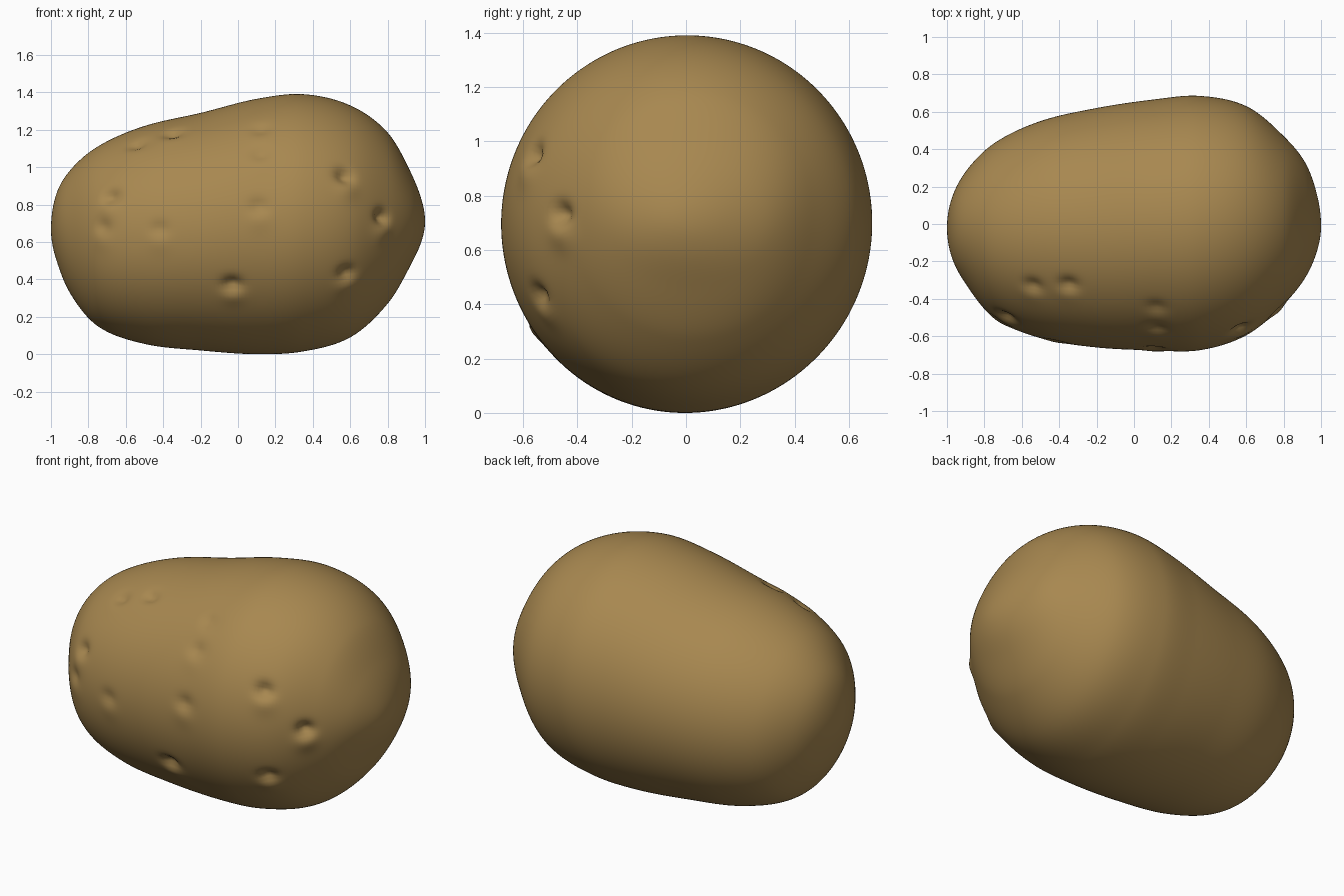
import bpy, bmesh, math
from mathutils import Vector

if "Cube" in bpy.data.objects:
    bpy.data.objects.remove(bpy.data.objects["Cube"])

# Outline stations along x: (x, top z, bottom z, front y, back y)
STATIONS = [
    (-1.0, .67, .67, -.02, -.02), (-.97, .86, .50, -.19, .15), (-.9, .98, .33, -.32, .28),
    (-.75, 1.11, .15, -.50, .43), (-.5, 1.22, .055, -.61, .55), (-.2, 1.29, .02, -.66, .62),
    (.1, 1.365, .0, -.675, .665), (.35, 1.39, .015, -.675, .685), (.6, 1.33, .09, -.595, .63),
    (.8, 1.185, .27, -.43, .47), (.92, .98, .47, -.28, .32), (.98, .83, .60, -.14, .15),
    (1.0, .71, .71, -.01, -.01)]
ANGLES = [math.acos(-s[0]) for s in STATIONS]


def section(t):
    """Smoothly interpolated outline values at angle t along the body."""
    i = 0
    while i < len(ANGLES) - 2 and t > ANGLES[i + 1]:
        i += 1
    h = ANGLES[i + 1] - ANGLES[i]
    u = (t - ANGLES[i]) / h

    def slope(j, k):
        a, b = max(j - 1, 0), min(j + 1, len(ANGLES) - 1)
        return (STATIONS[b][k] - STATIONS[a][k]) / (ANGLES[b] - ANGLES[a])

    out = []
    for k in range(1, 5):
        p, q = STATIONS[i][k], STATIONS[i + 1][k]
        out.append((2*u**3 - 3*u**2 + 1) * p + (u**3 - 2*u**2 + u) * h * slope(i, k)
                   + (3*u**2 - 2*u**3) * q + (u**3 - u**2) * h * slope(i + 1, k))
    return out


def front_point(x, z):
    """Point on the front of the skin at a given x and z."""
    top, bot, front, back = section(math.acos(-x))
    s = (z - (top + bot) / 2) / ((top - bot) / 2)
    return Vector((x, (front + back) / 2 - (back - front) / 2 * math.sqrt(max(0, 1 - s*s)), z))


# Body: elliptical rings between two poles
RINGS, SIDES = 150, 180
bm = bmesh.new()
rings = []
for i in range(1, RINGS):
    t = math.pi * i / RINGS
    top, bot, front, back = section(t)
    ring = []
    for j in range(SIDES):
        a = 2 * math.pi * j / SIDES
        ring.append(bm.verts.new((-math.cos(t),
                                  (front + back) / 2 + (back - front) / 2 * math.cos(a),
                                  (top + bot) / 2 + (top - bot) / 2 * math.sin(a))))
    rings.append(ring)
left = bm.verts.new((-1, -.02, .67))
right = bm.verts.new((1, -.01, .71))
for j in range(SIDES):
    k = (j + 1) % SIDES
    bm.faces.new((left, rings[0][k], rings[0][j]))
    bm.faces.new((right, rings[-1][j], rings[-1][k]))
    for r, s in zip(rings, rings[1:]):
        bm.faces.new((r[j], r[k], s[k], s[j]))
bmesh.ops.recalc_face_normals(bm, faces=bm.faces)
bm.normal_update()

# Eyes: small pits with a low swelling beneath (x, z, depth)
EYES = [(-.03, .37, .04), (.57, .95, .04), (.77, .73, .045), (.58, .43, .035),
        (.11, .79, .02), (.12, 1.07, .018), (.12, 1.2, .015), (-.68, .84, .03),
        (-.42, .67, .015), (-.35, 1.18, .03), (-.54, 1.12, .025), (-.72, .68, .015)]
moves = {}
for x, z, depth in EYES:
    c = front_point(x, z)
    for v in bm.verts:
        d = v.co - c
        if d.length < .25:
            pit = math.exp(-(d.x / .05)**2 - (d.z**2 + d.y**2) / .04**2)
            e = d + Vector((0, 0, .07))
            bump = math.exp(-e.length_squared / .06**2)
            moves[v] = moves.get(v, 0) - depth * pit + depth * .35 * bump
for v, m in moves.items():
    v.co += v.normal * m

mesh = bpy.data.meshes.new("potato")
bm.to_mesh(mesh)
bm.free()
mesh.shade_smooth()
potato = bpy.data.objects.new("potato", mesh)
bpy.context.collection.objects.link(potato)

skin = bpy.data.materials.new("brown skin")
skin.diffuse_color = (.39, .245, .08, 1)
skin.use_nodes = True
skin.node_tree.nodes["Principled BSDF"].inputs["Base Color"].default_value = skin.diffuse_color
mesh.materials.append(skin)
